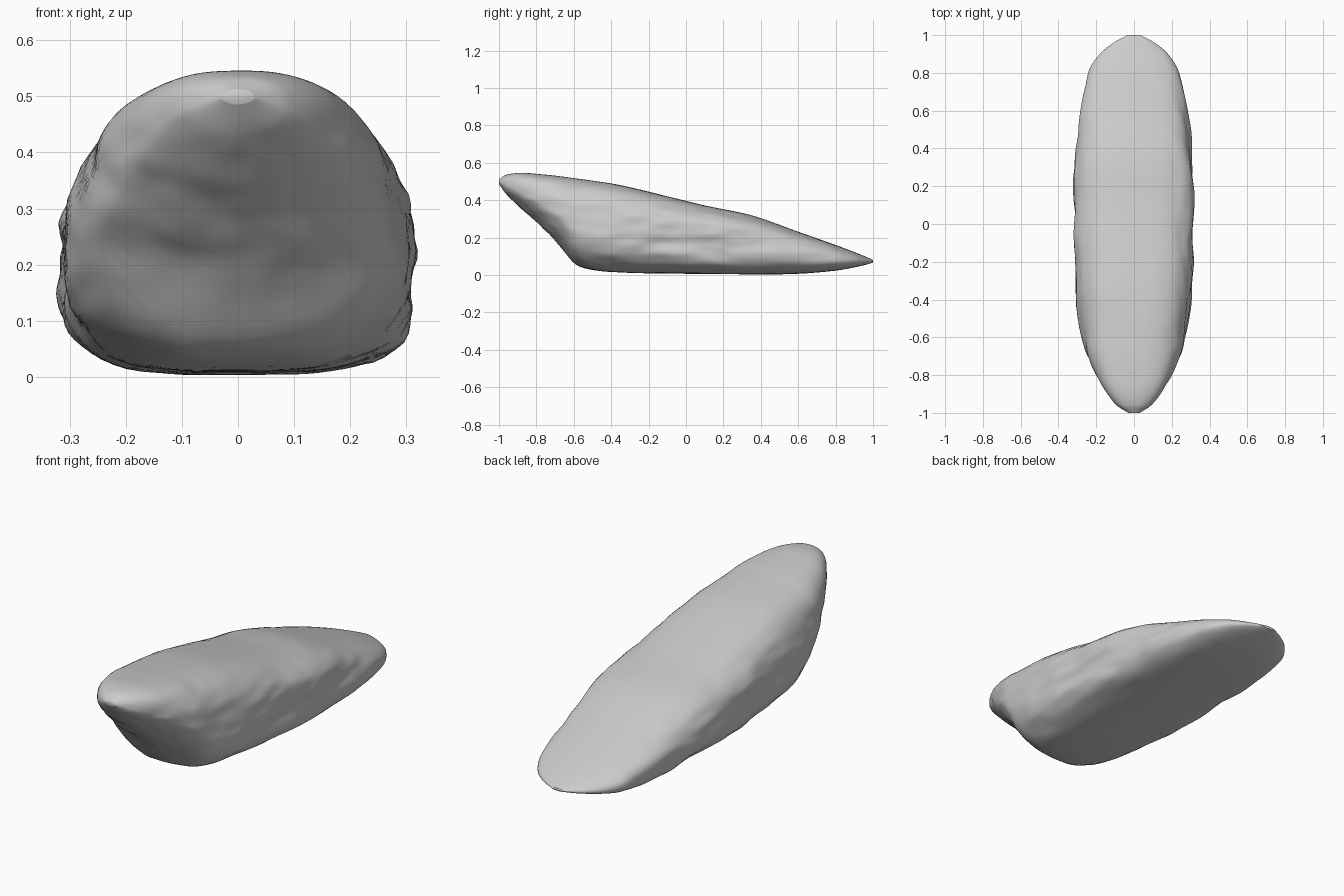
import bpy, bmesh
from math import sin, cos, pi
from mathutils import Vector, noise

if "Cube" in bpy.data.objects:
    bpy.data.objects.remove(bpy.data.objects["Cube"])

# Lengthwise stations: y, bottom z, top z, half width, bottom squareness, top squareness
STATIONS = [
    (-1.00, 0.485, 0.512, 0.03, 2.0, 2.0),
    (-0.96, 0.430, 0.535, 0.09, 2.0, 2.4),
    (-0.88, 0.355, 0.545, 0.155, 2.0, 2.7),
    (-0.78, 0.265, 0.538, 0.21, 2.1, 2.8),
    (-0.68, 0.165, 0.528, 0.25, 2.2, 2.8),
    (-0.60, 0.065, 0.517, 0.272, 2.4, 2.8),
    (-0.52, 0.030, 0.507, 0.287, 2.8, 2.8),
    (-0.35, 0.014, 0.480, 0.305, 3.5, 2.9),
    (-0.10, 0.008, 0.420, 0.313, 4.0, 3.0),
    (0.10, 0.006, 0.372, 0.314, 4.0, 3.0),
    (0.35, 0.004, 0.320, 0.308, 4.0, 2.8),
    (0.60, 0.006, 0.232, 0.280, 3.8, 2.7),
    (0.80, 0.022, 0.160, 0.240, 3.2, 2.5),
    (0.90, 0.040, 0.122, 0.180, 2.6, 2.3),
    (0.96, 0.054, 0.098, 0.108, 2.3, 2.1),
    (1.00, 0.066, 0.080, 0.035, 2.0, 2.0),
]


def station(y):
    """Smooth interpolation through the stations (cubic Hermite)."""
    i = max(k for k in range(len(STATIONS) - 1) if STATIONS[k][0] <= y + 1e-9)
    p0, p1 = STATIONS[max(i - 1, 0)], STATIONS[i]
    p2, p3 = STATIONS[i + 1], STATIONS[min(i + 2, len(STATIONS) - 1)]
    h = p2[0] - p1[0]
    t = (y - p1[0]) / h
    out = []
    for c in range(1, 6):
        m1 = (p2[c] - p0[c]) / (p2[0] - p0[0]) * h
        m2 = (p3[c] - p1[c]) / (p3[0] - p1[0]) * h
        out.append((2*t**3 - 3*t**2 + 1) * p1[c] + (t**3 - 2*t**2 + t) * m1
                   + (3*t**2 - 2*t**3) * p2[c] + (t**3 - t**2) * m2)
    return out


def rock_point(y, a):
    lo, hi, w, nb, nt = station(y)
    c, s = cos(a), sin(a)
    n = nt if s > 0 else nb
    r = (abs(c)**n + abs(s)**n) ** (-1 / n)
    # the widest line sits below mid height, the flanks taper in to the base
    mid = lo + (hi - lo) * 0.45
    half = hi - mid if s > 0 else mid - lo
    taper = 1 - 0.13 * (r * s) ** 2 if s < 0 else 1
    x, z = w * r * c * taper, mid + half * r * s
    # weathered flanks, rougher towards the overhanging end
    side = abs(r * c) ** 2 * (1 - y * y)
    front = max(0.0, min(1.0, (-y - 0.4) * 3)) * (1 - abs(y) ** 8) * max(0.0, min(1.0, 0.8 - s * 2))
    p = Vector((x * 7, y * 3.2, z * 9))
    b = noise.noise(p) * 0.014 + noise.noise(p * 2.3) * 0.010
    k = b * max(side, front)
    return x + k * c, y, max(0.0, z + k * s * 0.8 + noise.noise(p * 0.6) * 0.002)


# Rock body: lofted rings
ROWS, SEGS = 130, 88
bm = bmesh.new()
rings = []
for j in range(ROWS + 1):
    y = -cos(pi * j / ROWS)
    rings.append([bm.verts.new(rock_point(y, 2 * pi * i / SEGS)) for i in range(SEGS)])
for A, B in zip(rings, rings[1:]):
    for i in range(SEGS):
        k = (i + 1) % SEGS
        bm.faces.new((A[i], A[k], B[k], B[i]))

# Rounded tips: each end ring closes on a centre point
for ring in (rings[0], rings[-1]):
    tip = bm.verts.new(sum((v.co for v in ring), Vector()) / SEGS)
    for i in range(SEGS):
        bm.faces.new((ring[i], ring[(i + 1) % SEGS], tip))
bmesh.ops.recalc_face_normals(bm, faces=bm.faces)
mesh = bpy.data.meshes.new("slanted_rock")
bm.to_mesh(mesh)
bm.free()
mesh.shade_smooth()
rock = bpy.data.objects.new("slanted_rock", mesh)
bpy.context.collection.objects.link(rock)
